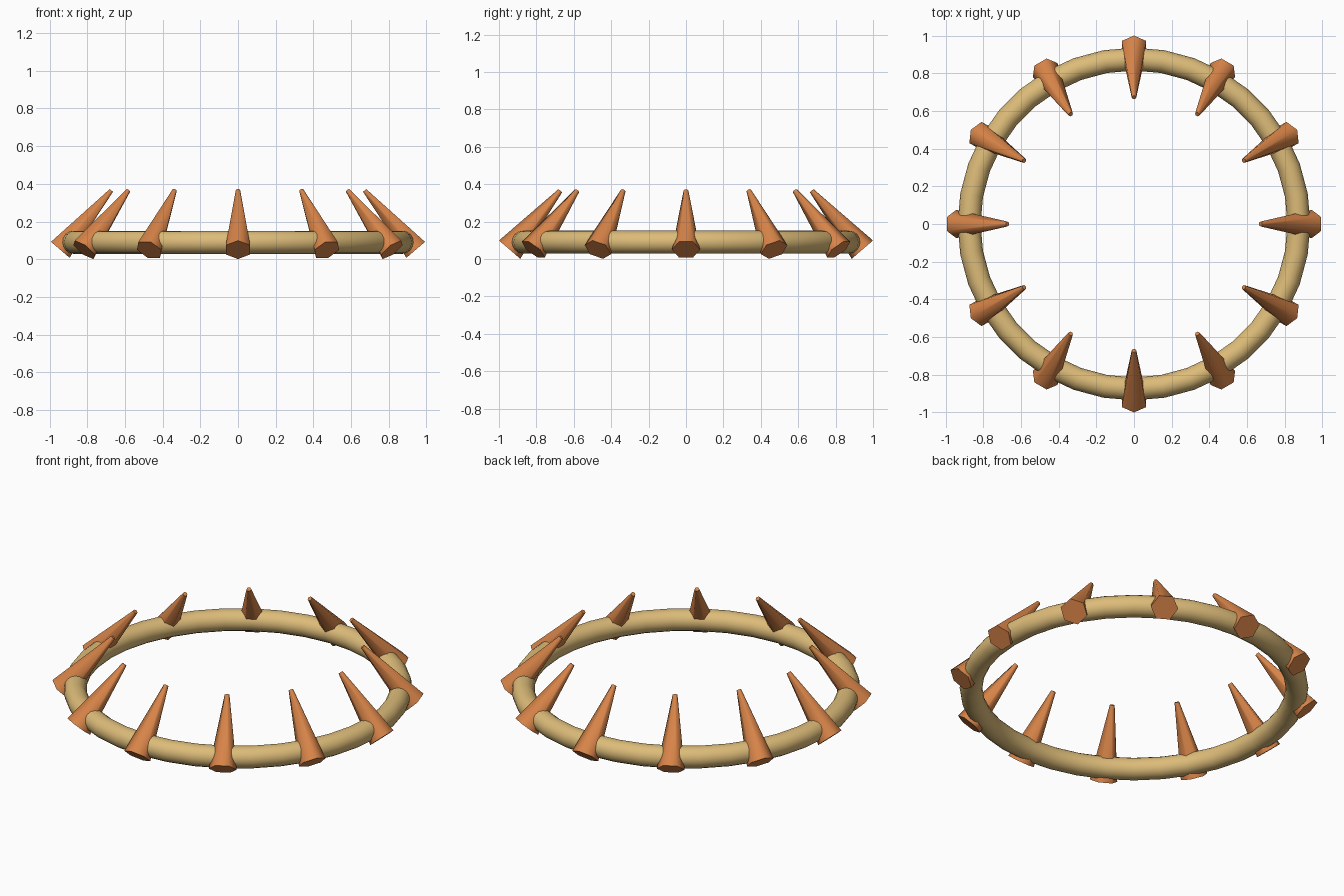
import bpy
import math
from mathutils import Vector

cube = bpy.data.objects.get("Cube")
if cube:
    bpy.data.objects.remove(cube, do_unlink=True)


def make_material(name, colour):
    mat = bpy.data.materials.new(name)
    mat.use_nodes = True
    mat.diffuse_color = colour
    mat.node_tree.nodes["Principled BSDF"].inputs["Base Color"].default_value = colour
    return mat


def finish(name, mat, angle):
    obj = bpy.context.object
    obj.name = name
    obj.data.materials.append(mat)
    bpy.ops.object.shade_smooth_by_angle(angle=math.radians(angle))
    return obj


tan = make_material("tan", (0.72, 0.50, 0.19, 1))
copper = make_material("copper_orange", (0.68, 0.23, 0.065, 1))

# Round band
bpy.ops.mesh.primitive_torus_add(major_radius=0.875, minor_radius=0.061,
                                 major_segments=36, minor_segments=16,
                                 location=(0, 0, 0.09))
finish("band", tan, 60)

# Twelve six-sided spikes leaning inward through the band
SPIKES = 12
for i in range(SPIKES):
    a = 2 * math.pi * i / SPIKES
    out = Vector((math.cos(a), math.sin(a), 0))
    base = out * 0.943 + Vector((0, 0, 0.05))
    tip = out * 0.672 + Vector((0, 0, 0.365))
    axis = tip - base
    bpy.ops.mesh.primitive_cone_add(vertices=6, radius1=0.075, radius2=0.013,
                                    depth=axis.length, location=(base + tip) / 2)
    spike = finish(f"spike_{i + 1}", copper, 65)
    # Shortest turn from upright keeps the facets aligned across the ring
    turn = Vector((0, 0, 1)).rotation_difference(axis)
    spike.rotation_euler = turn.to_euler()
